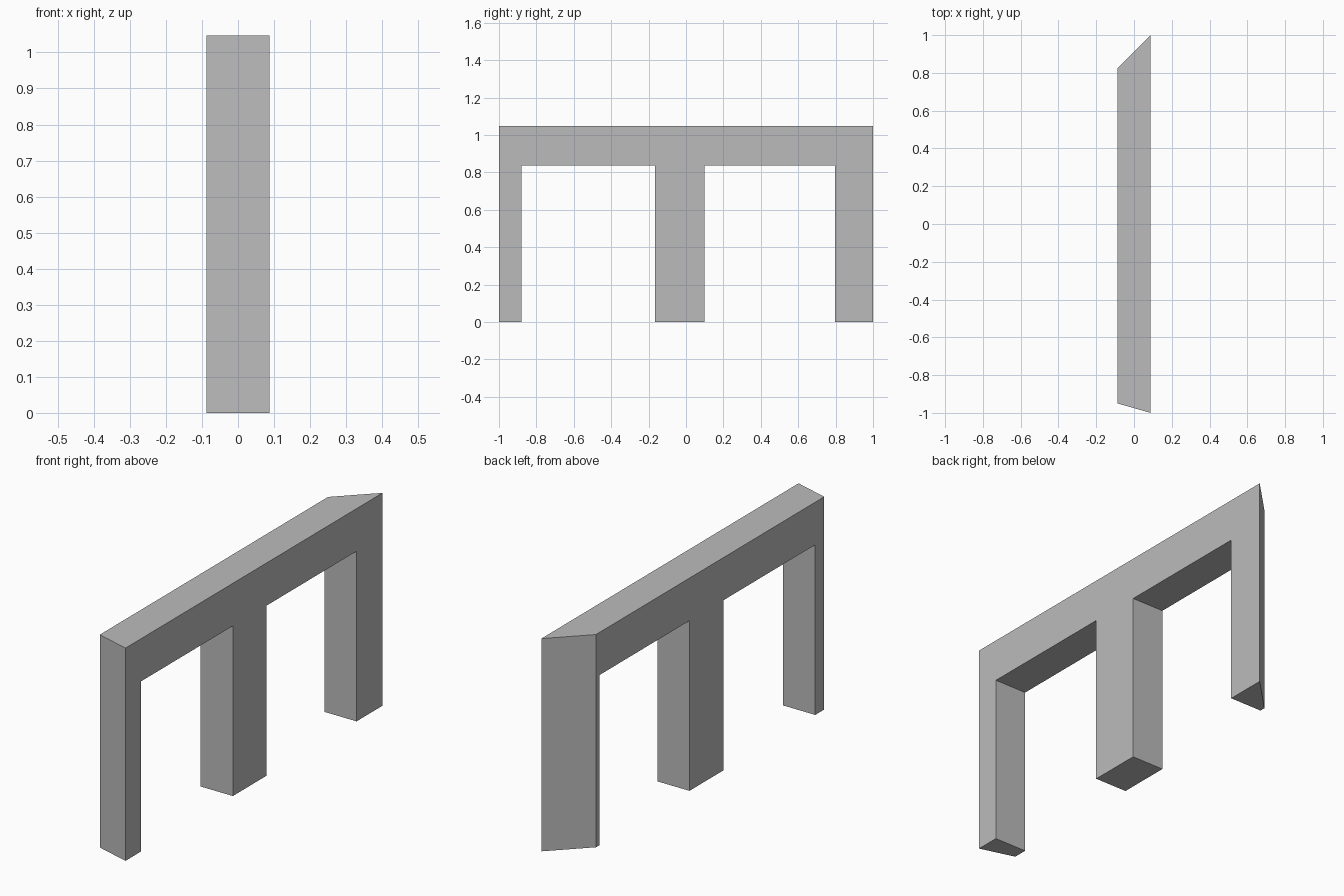
import bpy
import bmesh

cube = bpy.data.objects.get("Cube")
if cube:
    bpy.data.objects.remove(cube, do_unlink=True)

HALF_WIDTH = 0.0875
HEIGHT = 1.047
OPENING = 0.837              # underside of the beam
FRONT_MITRE = 0.05           # how far each end is cut back on the -x side
BACK_MITRE = 0.175

# Single grey material
grey = bpy.data.materials.new("plain grey")
grey.use_nodes = True
colour = (0.5, 0.5, 0.5, 1.0)
grey.diffuse_color = colour
grey.node_tree.nodes["Principled BSDF"].inputs["Base Color"].default_value = colour

# Side outline (y, z): a beam on three legs
outline = [(-1, 0), (-0.88, 0), (-0.88, OPENING), (-0.165, OPENING),
           (-0.165, 0), (0.098, 0), (0.098, OPENING), (0.797, OPENING),
           (0.797, 0), (1, 0), (1, HEIGHT), (-1, HEIGHT)]

# Extrude the outline through the wall thickness
bm = bmesh.new()
face = bm.faces.new([bm.verts.new((HALF_WIDTH, y, z)) for y, z in outline])
result = bmesh.ops.extrude_face_region(bm, geom=[face], use_keep_orig=True)
far_verts = [g for g in result["geom"] if isinstance(g, bmesh.types.BMVert)]
for v in far_verts:
    v.co.x = -HALF_WIDTH
    # Mitre both ends
    if v.co.y > 0.99:
        v.co.y -= BACK_MITRE
    elif v.co.y < -0.99:
        v.co.y += FRONT_MITRE
bmesh.ops.recalc_face_normals(bm, faces=bm.faces)

mesh = bpy.data.meshes.new("three_leg_wall")
bm.to_mesh(mesh)
bm.free()
mesh.materials.append(grey)
wall = bpy.data.objects.new("three_leg_wall", mesh)
bpy.context.collection.objects.link(wall)
